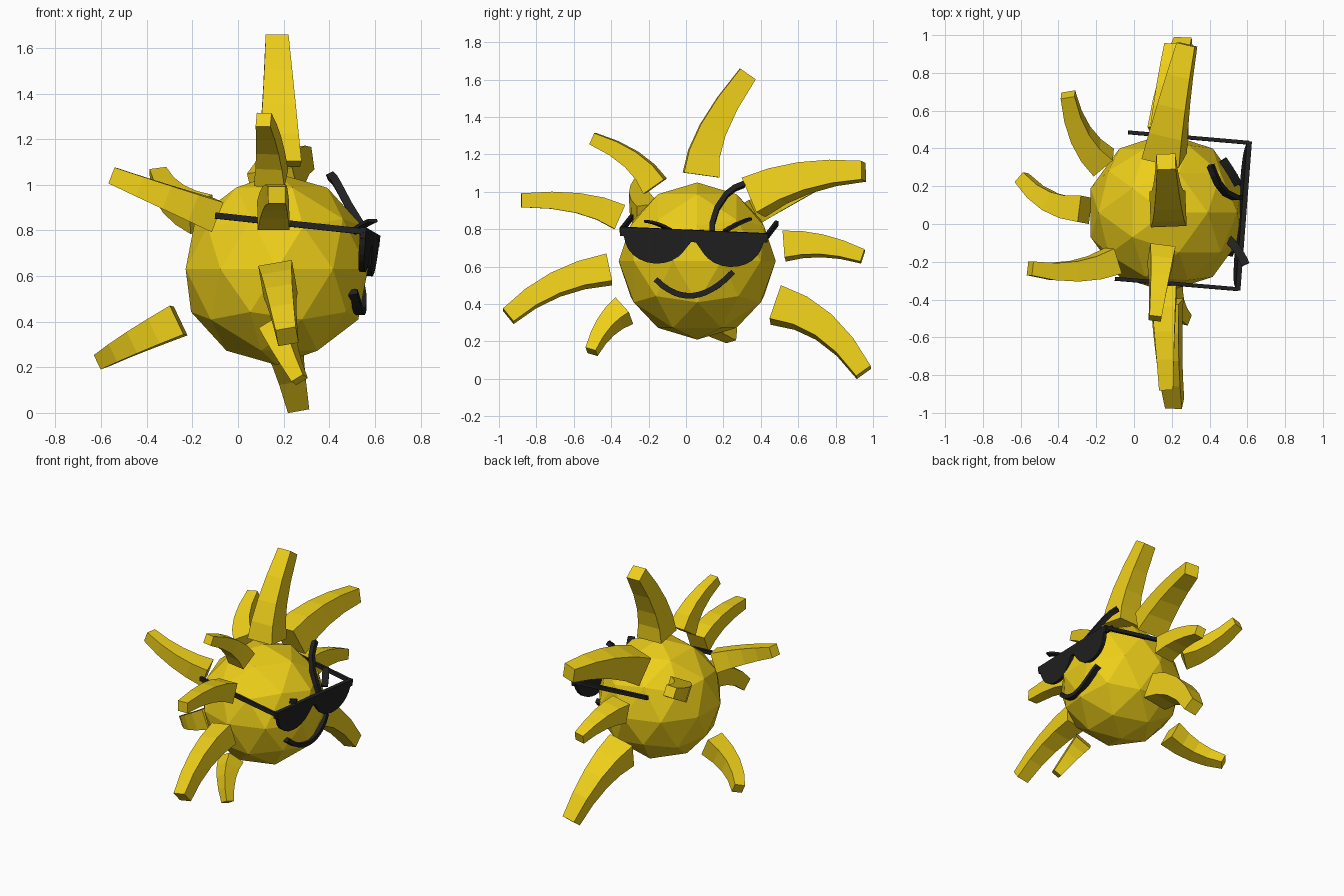
import bpy, bmesh, math
from mathutils import Vector as V, Matrix

if "Cube" in bpy.data.objects:
    bpy.data.objects.remove(bpy.data.objects["Cube"])


def material(name, col):
    m = bpy.data.materials.new(name)
    m.diffuse_color = (*col, 1)
    m.use_nodes = True
    m.node_tree.nodes["Principled BSDF"].inputs["Base Color"].default_value = m.diffuse_color
    return m


YELLOW = material("warm_yellow", (0.85, 0.62, 0.01))
BLACK = material("soft_black", (0.015, 0.015, 0.015))
CENTRE, R = V((0.17, 0.06, 0.63)), 0.42


def finish(bm, name, mat):
    bmesh.ops.recalc_face_normals(bm, faces=bm.faces)
    me = bpy.data.meshes.new(name)
    bm.to_mesh(me)
    bm.free()
    me.materials.append(mat)
    ob = bpy.data.objects.new(name, me)
    bpy.context.collection.objects.link(ob)
    return ob


def sweep(name, pts, sizes, side, mat):
    """Rectangular section along pts; sizes = (width along side, other) per point."""
    bm = bmesh.new()
    rings = []
    for i, p in enumerate(pts):
        t = (pts[min(i + 1, len(pts) - 1)] - pts[max(i - 1, 0)]).normalized()
        s = (side - t * side.dot(t)).normalized()
        n = s.cross(t)
        w, h = sizes[i]
        rings.append([bm.verts.new(p + s * a * w / 2 + n * b * h / 2)
                      for a, b in ((-1, -1), (1, -1), (1, 1), (-1, 1))])
    for a, b in zip(rings, rings[1:]):
        for k in range(4):
            bm.faces.new((a[k], a[(k + 1) % 4], b[(k + 1) % 4], b[k]))
    bm.faces.new(rings[0])
    bm.faces.new(rings[-1])
    return finish(bm, name, mat)


def bezier(b, c, t, n):
    return [b * (1 - u) ** 2 + c * 2 * u * (1 - u) + t * u * u
            for u in (i / n for i in range(n + 1))]


# Faceted ball
bm = bmesh.new()
bmesh.ops.create_icosphere(bm, subdivisions=2, radius=R, matrix=Matrix.Translation(CENTRE))
finish(bm, "sun_ball", YELLOW)

# Curved tapering rays: base, bend point, tip, base width, tip width
RAYS = [
    ((.18, .08, 1.09), (.18, .08, 1.30), (.17, .33, 1.63), .19, .10),
    ((.16, .36, .97), (.20, .61, 1.11), (.28, .95, 1.11), .205, .10),
    ((.17, .525, .71), (.175, .72, .74), (.20, .945, .655), .145, .07),
    ((.18, .48, .395), (.20, .76, .338), (.262, .95, .035), .19, .095),
    ((.175, -.41, .585), (.18, -.72, .545), (.215, -.95, .335), .15, .09),
    ((.175, -.33, .365), (.19, -.44, .30), (.27, -.505, .145), .125, .06),
    ((.155, -.355, .865), (.16, -.54, .97), (.17, -.88, .955), .14, .075),
    ((.145, -.165, 1.03), (.14, -.25, 1.19), (.112, -.5, 1.285), .135, .065),
    ((-.16, .325, .87), (-.31, .44, .92), (-.35, .685, 1.04), .14, .075),
    ((-.26, .075, .405), (-.46, .075, .31), (-.595, .245, .23), .14, .07),
    ((-.11, -.195, .867), (-.30, -.285, .94), (-.55, -.235, 1.04), .14, .075),
]
for i, (b, c, t, w0, w1) in enumerate(RAYS):
    b, c, t = V(b), V(c), V(t)
    n = 4
    sizes = [(w0 + (w1 - w0) * k / n,) * 2 for k in range(n + 1)]
    sweep(f"ray_{i + 1}", bezier(b, c, t, n), sizes, (c - b).cross(t - c), YELLOW)


def on_ball(y, z, lift=0.0):
    dy, dz = y - CENTRE.y, z - CENTRE.z
    return V((CENTRE.x + math.sqrt(R * R - dy * dy - dz * dz) + lift, y, z))


# Smile following the ball
smile = bezier(V((0, -.16, .53)), V((0, .03, .34)), V((0, .25, .57)), 12)
sweep("smile", [on_ball(p.y, p.z, -.01) for p in smile], [(.04, .03)] * 13, V((1, 0, 0)), BLACK)

# Raised brow and the two thin eye lines
brow = [V(p) for p in ((.56, .14, .76), (.535, .14, .83), (.485, .165, .91),
                       (.445, .215, .985), (.425, .26, 1.02), (.405, .31, 1.04))]
sweep("raised_brow", brow, [(.035, .028)] * 6, V((1, 0, .4)), BLACK)
for name, pts in (("eye_line_left", ((.50, -.08, .79), (.56, -.14, .833), (.59, -.215, .843))),
                  ("eye_line_right", ((.55, .21, .79), (.52, .27, .83), (.47, .34, .855)))):
    path = bezier(V(pts[0]), V(pts[1]), V(pts[2]), 6)
    sweep(name, path, [(.045, .014)] * 7, V((1, .6, 0)), BLACK)

# Sunglasses front: one mirrored profile, extruded
LEFT, RIGHT = V((.55, -.345, .795)), V((.61, .43, .76))
u = (RIGHT - LEFT).normalized()
back = V((-.99, 0, .11))
back = (back - u * back.dot(u)).normalized()
v = back.cross(u)
if v.z < 0:
    v = -v
half = [(.395, .018), (.395, -.03), (.375, -.03)]
half += [(.20 + .17 * math.cos(a), -.03 - .14 * math.sin(a))
         for a in (math.pi * k / 12 for k in range(1, 11))]
half += [(.025, -.062), (.012, -.046)]
outline = half + [(-a, b) for a, b in reversed(half)]
mid = (LEFT + RIGHT) / 2
bm = bmesh.new()
face = bm.faces.new([bm.verts.new(mid - back * .012 + u * a + v * b) for a, b in outline])
ext = bmesh.ops.extrude_face_region(bm, geom=[face])
bmesh.ops.translate(bm, vec=back * .026, verts=[g for g in ext["geom"] if isinstance(g, bmesh.types.BMVert)])
finish(bm, "sunglasses_front", BLACK)

# Sunglasses arms
for name, a, b in (("glasses_arm_left", LEFT, V((-.10, -.29, .865))),
                   ("glasses_arm_right", RIGHT, V((-.03, .485, .832)))):
    sweep(name, [a, b], [(.02, .027)] * 2, u, BLACK)
